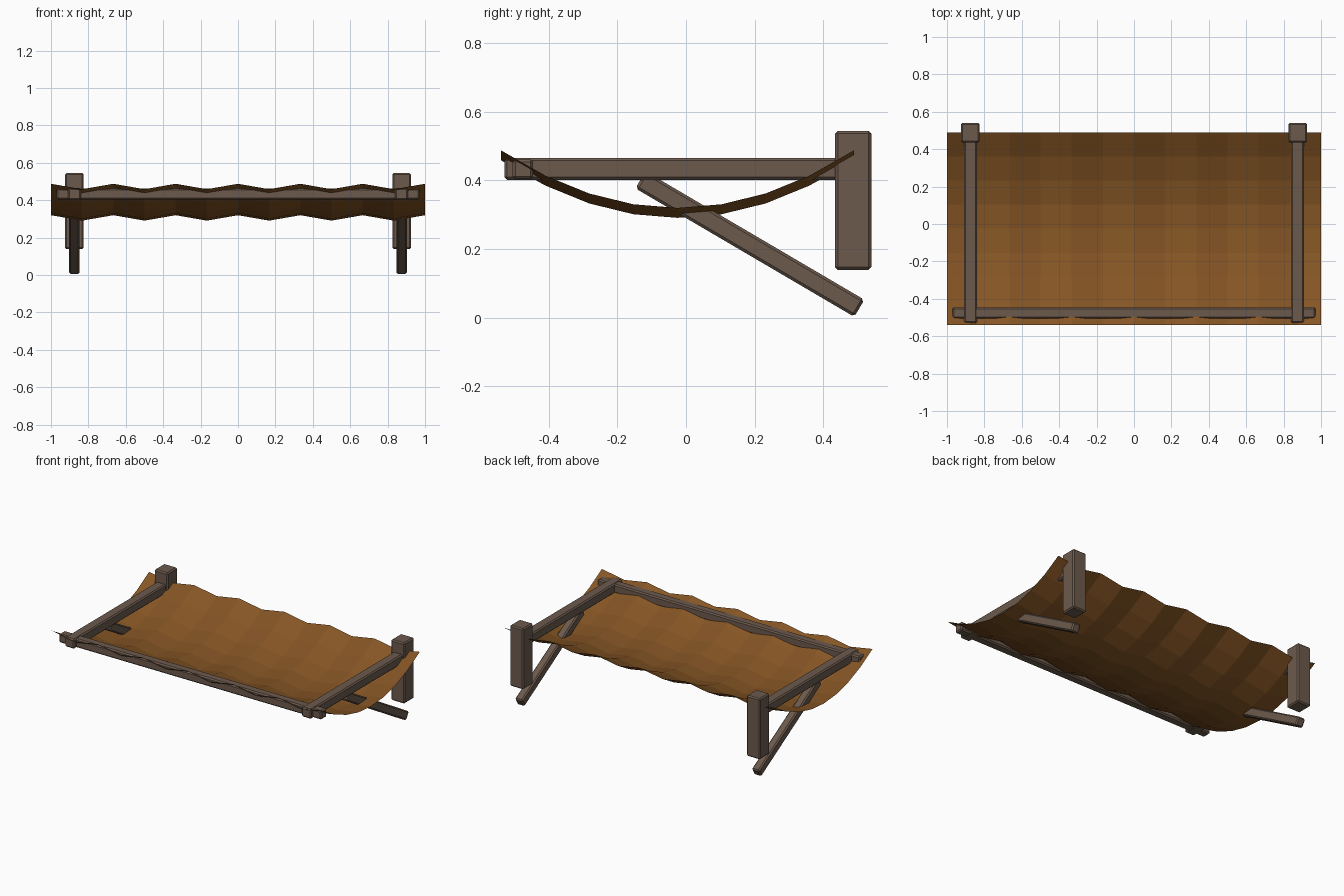
import bpy
import bmesh
import math
from mathutils import Matrix, Vector

cube = bpy.data.objects.get("Cube")
if cube:
    bpy.data.objects.remove(cube, do_unlink=True)


def make_material(name, color):
    mat = bpy.data.materials.new(name)
    mat.use_nodes = True
    mat.diffuse_color = color
    mat.node_tree.nodes["Principled BSDF"].inputs["Base Color"].default_value = color
    return mat


wood = make_material("weathered wood", (0.15, 0.102, 0.074, 1))
canvas = make_material("brown cloth", (0.235, 0.091, 0.018, 1))


def add_object(name, bm, mat):
    mesh = bpy.data.meshes.new(name)
    bm.to_mesh(mesh)
    bm.free()
    mesh.materials.append(mat)
    obj = bpy.data.objects.new(name, mesh)
    bpy.context.collection.objects.link(obj)
    return obj


def beam(name, center, size, tilt=0.0):
    """Chamfered timber, tilted about the x axis."""
    bm = bmesh.new()
    bmesh.ops.create_cube(bm, size=1, matrix=Matrix.Diagonal((*size, 1)))
    bmesh.ops.bevel(bm, geom=bm.edges[:], offset=0.008, segments=1, affect='EDGES')
    bm.transform(Matrix.Translation(center) @ Matrix.Rotation(tilt, 4, 'X'))
    return add_object(name, bm, wood)


# Side frames: wall post, arm and diagonal brace
for side, sx in (("left", 1), ("right", -1)):
    x = 0.875 * sx
    beam(side + "_post", (x, 0.488, 0.342), (0.1, 0.106, 0.406))
    beam(side + "_arm", (x, -0.04, 0.434), (0.07, 0.98, 0.064))
    top, foot = Vector((x, -0.133, 0.402)), Vector((x, 0.506, 0.027))
    run = foot - top
    beam(side + "_brace", (top + foot) / 2, (0.055, run.length, 0.058),
         math.atan2(run.z, run.y))

# Front rail across the arms
beam("front_rail", (0, -0.476, 0.433), (1.94, 0.06, 0.058))

# Sagging cloth: a folded sheet with zigzag pleats along x
columns, rows = 12, 8
bm = bmesh.new()
grid = []
for j in range(rows + 1):
    t = 2 * j / rows - 1
    grid.append([bm.verts.new((2 * i / columns - 1, -0.025 + 0.515 * t,
                               0.32 + 0.168 * t * t - 0.029 * (i % 2)))
                 for i in range(columns + 1)])
for j in range(rows):
    for i in range(columns):
        bm.faces.new((grid[j][i], grid[j][i + 1], grid[j + 1][i + 1], grid[j + 1][i]))
add_object("awning_cloth", bm, canvas)
